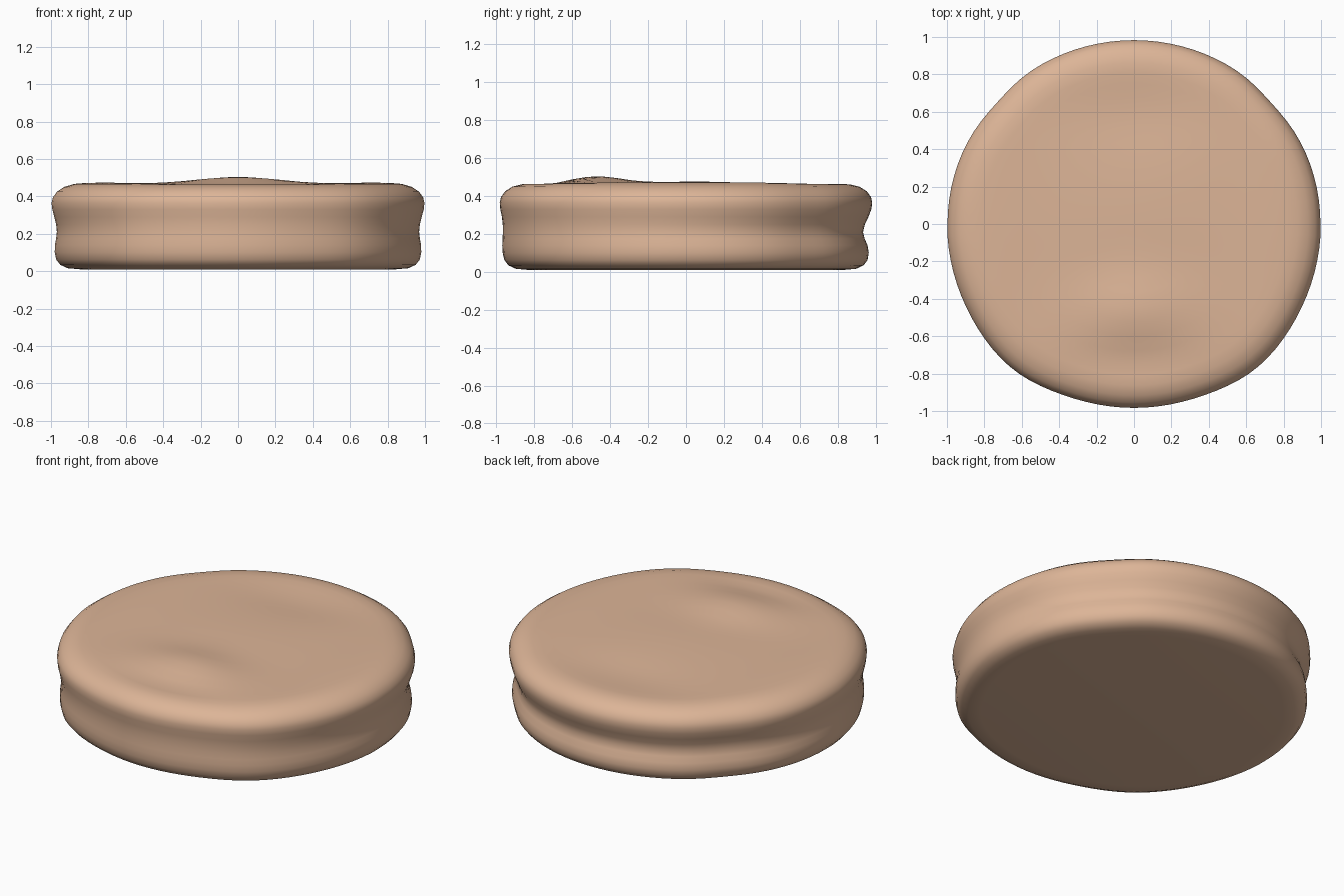
import bpy, bmesh
from math import sin, cos, pi, exp

if "Cube" in bpy.data.objects:
    bpy.data.objects.remove(bpy.data.objects["Cube"])

SEG = 96

# Side profile (radius, z) from the underside to the top rim
PROFILE = [(0.84, 0.01), (0.91, 0.016), (0.95, 0.034), (0.972, 0.062),
           (0.98, 0.10), (0.979, 0.14), (0.972, 0.175), (0.968, 0.21),
           (0.972, 0.25), (0.982, 0.29), (0.993, 0.33), (0.997, 0.365),
           (0.99, 0.395), (0.968, 0.425), (0.93, 0.45), (0.875, 0.465)]
TOP_RINGS = [0.82, 0.76, 0.69, 0.61, 0.53, 0.45, 0.37, 0.29, 0.21, 0.13, 0.06]


def outline(a):
    """Slightly squarish, hand-shaped outline, fuller at the front corners."""
    s, c = sin(a), cos(a)
    r = 1 - 0.014 * s * s
    r += 0.022 * exp(-((abs(c) - 0.66) / 0.22) ** 2) * (1 if s < 0 else 0)
    r -= 0.012 * exp(-((abs(c) - 0.75) / 0.12) ** 2) * (1 if s > 0 else 0)
    return r


def waist(a, z):
    """Groove round the side: shallow in front, deepest at the back."""
    depth = 0.012 * sin(a)
    return (depth + 0.008 * max(sin(a), 0)) * exp(-((z - 0.21) / 0.07) ** 2)


def blob(x, y, cx, cy, sx, sy):
    return exp(-((x - cx) / sx) ** 2 - ((y - cy) / sy) ** 2)


def relief(x, y):
    """Soft lumps and dips of the top face."""
    return (0.036 * blob(x, y, 0, -0.47, 0.30, 0.18)
            + 0.008 * blob(x, y, 0, 0.05, 0.45, 0.30)
            - 0.016 * blob(x, y, 0, 0.60, 0.40, 0.20)
            - 0.010 * blob(x, y, 0, -0.74, 0.35, 0.10)
            + 0.005 * blob(abs(x), y, 0.72, 0, 0.15, 0.5))


bm = bmesh.new()
rings = []
for r, z in PROFILE + [(r, 0.468) for r in TOP_RINGS]:
    ring = []
    for i in range(SEG):
        a = 2 * pi * i / SEG
        rad = r * outline(a) - waist(a, z)
        x, y = rad * cos(a), rad * sin(a)
        dz = relief(x, y) if z > 0.44 else 0
        ring.append(bm.verts.new((x, y, z + dz)))
    rings.append(ring)

# Skin between rings, then close the underside and the top centre
for lo, hi in zip(rings, rings[1:]):
    for i in range(SEG):
        j = (i + 1) % SEG
        bm.faces.new((lo[i], lo[j], hi[j], hi[i]))
bm.faces.new(rings[0][::-1])
centre = bm.verts.new((0, 0, 0.468 + relief(0, 0)))
for i in range(SEG):
    bm.faces.new((rings[-1][i], rings[-1][(i + 1) % SEG], centre))
bmesh.ops.recalc_face_normals(bm, faces=bm.faces)

mesh = bpy.data.meshes.new("round_cushion")
bm.to_mesh(mesh)
bm.free()
cushion = bpy.data.objects.new("round_cushion", mesh)
bpy.context.collection.objects.link(cushion)

# Tan surface, smooth shading
mat = bpy.data.materials.new("tan")
mat.diffuse_color = (0.72, 0.46, 0.31, 1)
mat.use_nodes = True
mat.node_tree.nodes["Principled BSDF"].inputs["Base Color"].default_value = mat.diffuse_color
mesh.materials.append(mat)
bpy.context.view_layer.objects.active = cushion
cushion.select_set(True)
bpy.ops.object.shade_smooth_by_angle()
